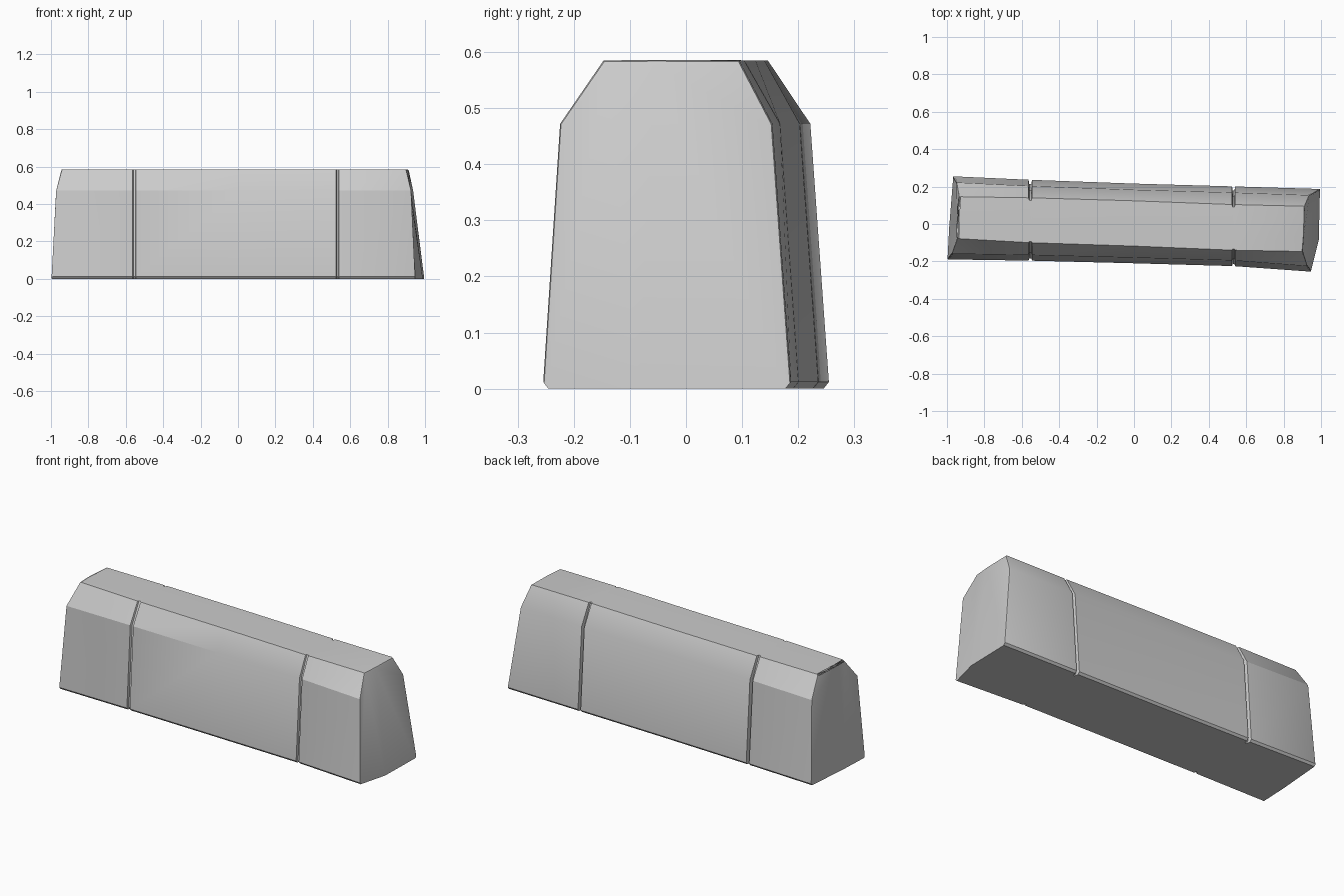
import bpy, bmesh, math

if "Cube" in bpy.data.objects:
    bpy.data.objects.remove(bpy.data.objects["Cube"])

# Stations along the block: x, bottom centre y, bottom half width, top centre y, top half width
STATIONS = [(-1.0, 0.033, 0.222, 0.034, 0.112),
            (-0.55, 0.020, 0.216, 0.020, 0.120),
            (0.0, 0.003, 0.213, 0.003, 0.121),
            (0.53, -0.012, 0.213, -0.018, 0.122),
            (1.0, -0.034, 0.221, -0.026, 0.121)]
TOP, SHOULDER = 0.585, 0.472


def sample(x):
    for a, b in zip(STATIONS, STATIONS[1:]):
        if x <= b[0]:
            t = (x - a[0]) / (b[0] - a[0])
            return [p + (q - p) * t for p, q in zip(a[1:], b[1:])]


def profile(x, front=0.0, back=0.0):
    """Ring of (y, z) round the block; front and back are groove depths."""
    c, h, ct, ht = sample(x)
    f, b = c - h + front, c + h - back
    return [(f + 0.01, 0), (f, 0.012), (f + 0.03, SHOULDER),
            (ct - ht + front * 0.6, TOP), (ct - 0.03, TOP + 0.001),
            (ct + ht - back * 0.6, TOP), (b - 0.033, SHOULDER),
            (b, 0.012), (b - 0.01, 0), (c - 0.05, 0)]


# End outlines: x of each ring point, so the ends lean and bulge
LEFT_X = [-0.995, -1.0, -0.975, -0.943, -0.945, -0.935, -0.95, -0.97, -0.967, -0.988]
RIGHT_X = [0.946, 0.95, 0.928, 0.9, 0.908, 0.912, 0.938, 0.998, 0.994, 0.988]

bm = bmesh.new()


def ring(xs, pts):
    return [bm.verts.new((x, y, z)) for x, (y, z) in zip(xs, pts)]


# Body sections, with a narrow groove round the sides at each joint
rings = [ring(LEFT_X, profile(-1.0))]
for x, front, back in [(-0.564, 0, 0), (-0.560, .012, .022), (-0.549, .012, .022),
                       (-0.545, 0, 0), (0.0, 0, 0), (0.524, 0, 0),
                       (0.528, .012, .022), (0.537, .012, .022), (0.541, 0, 0)]:
    rings.append(ring([x] * 10, profile(x, front, back)))
rings.append(ring(RIGHT_X, profile(1.0)))

for a, b in zip(rings, rings[1:]):
    for i in range(10):
        j = (i + 1) % 10
        bm.faces.new((a[i], a[j], b[j], b[i]))

# End faces, each folded down the middle
for r in (rings[0], rings[-1]):
    bm.faces.new([r[i] for i in (0, 1, 2, 3, 4, 9)])
    bm.faces.new([r[i] for i in (9, 4, 5, 6, 7, 8)])

# Softened edges round the ends
end_edges = [bm.edges.get((r[i], r[i + 1])) for r in (rings[0], rings[-1])
             for i in range(1, 7)]
bmesh.ops.bevel(bm, geom=end_edges, offset=0.008, segments=2, profile=0.5,
                affect='EDGES', clamp_overlap=True)
bmesh.ops.recalc_face_normals(bm, faces=bm.faces)

mesh = bpy.data.meshes.new("barrier_block")
bm.to_mesh(mesh)
bm.free()
block = bpy.data.objects.new("barrier_block", mesh)
bpy.context.collection.objects.link(block)
bpy.context.view_layer.objects.active = block
block.select_set(True)
bpy.ops.object.shade_smooth_by_angle(angle=math.radians(25))
